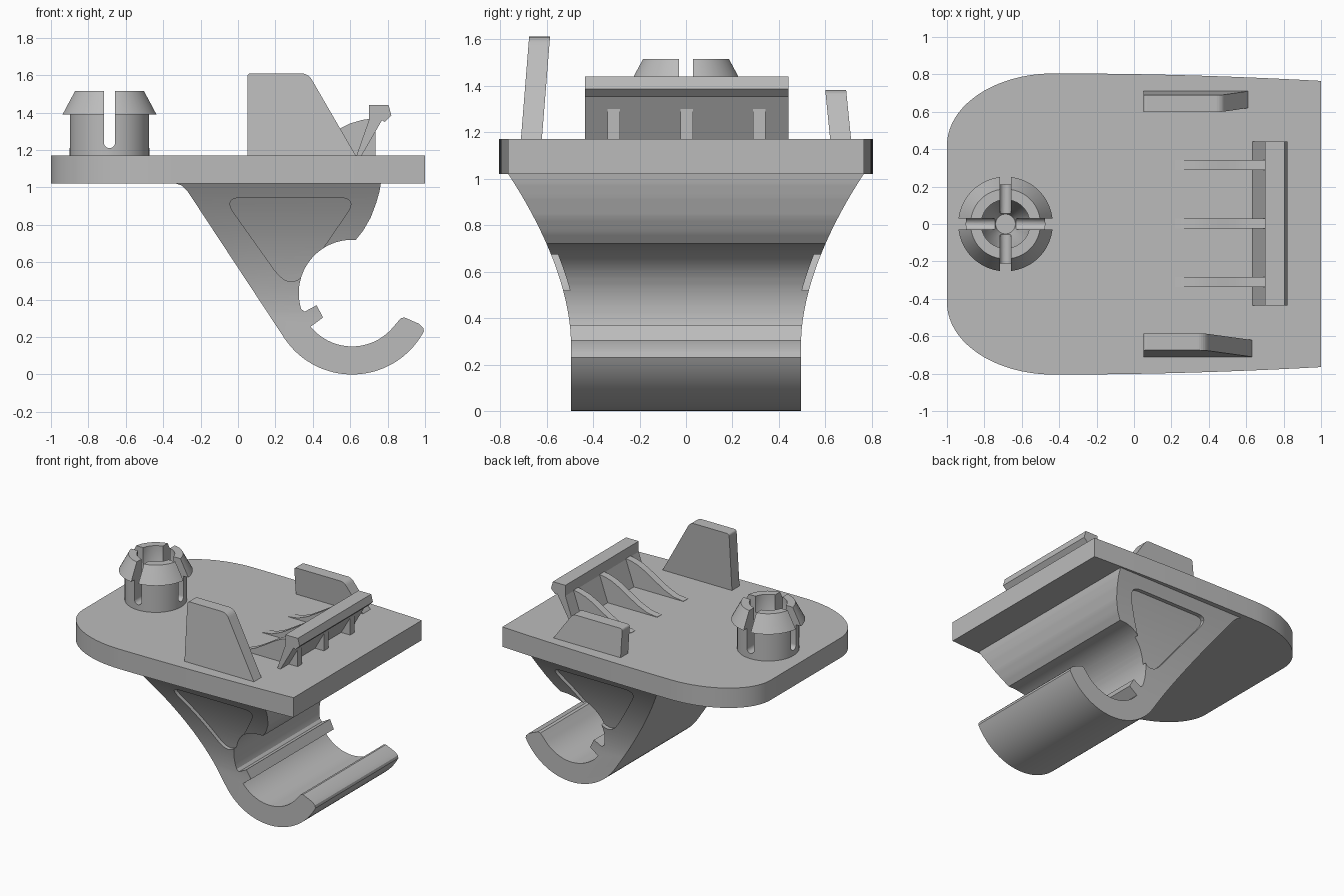
import bpy, bmesh
from math import sin, cos, pi, radians
from mathutils import Vector

cube = bpy.data.objects.get("Cube")
if cube:
    bpy.data.objects.remove(cube, do_unlink=True)

grey = bpy.data.materials.new("plain grey")
grey.use_nodes = True
grey.diffuse_color = (0.5, 0.5, 0.5, 1)
grey.node_tree.nodes["Principled BSDF"].inputs["Base Color"].default_value = (0.5, 0.5, 0.5, 1)


def finish(name, bm):
    bmesh.ops.recalc_face_normals(bm, faces=bm.faces)
    mesh = bpy.data.meshes.new(name)
    bm.to_mesh(mesh)
    bm.free()
    mesh.materials.append(grey)
    obj = bpy.data.objects.new(name, mesh)
    bpy.context.collection.objects.link(obj)
    return obj


def prism(name, pts, axis, a, b, lean=0.0):
    """Extrude a 2D outline along an axis; lean shears y with height."""
    place = {"x": lambda p, t: (t, p[0], p[1]),
             "y": lambda p, t: (p[0], t + lean * (p[1] - DECK), p[1]),
             "z": lambda p, t: (p[0], p[1], t)}[axis]
    bm = bmesh.new()
    low = [bm.verts.new(place(p, a)) for p in pts]
    high = [bm.verts.new(place(p, b)) for p in pts]
    bm.faces.new(low)
    bm.faces.new(high)
    n = len(pts)
    for i in range(n):
        j = (i + 1) % n
        bm.faces.new((low[i], low[j], high[j], high[i]))
    return finish(name, bm)


def arc(cx, cz, rx, rz, start, end, n):
    angles = [radians(start + (end - start) * i / n) for i in range(n + 1)]
    return [(cx + rx * cos(t), cz + rz * sin(t)) for t in angles]


def rounded(corners, cuts, n=6):
    """Soften each corner of an outline by its own cut length."""
    out = []
    for i, d in enumerate(cuts):
        p = Vector(corners[i])
        if d == 0:
            out.append(tuple(p))
            continue
        a = p + (Vector(corners[i - 1]) - p).normalized() * d
        b = p + (Vector(corners[(i + 1) % len(corners)]) - p).normalized() * d
        for k in range(n + 1):
            t = k / n
            out.append(tuple(a * (1 - t) ** 2 + p * 2 * t * (1 - t) + b * t * t))
    return out


def boolean(obj, other, operation):
    mod = obj.modifiers.new("cut", "BOOLEAN")
    mod.operation = operation
    mod.solver = "EXACT"
    mod.object = other
    bpy.context.view_layer.objects.active = obj
    bpy.ops.object.modifier_apply(modifier=mod.name)
    bpy.data.objects.remove(other, do_unlink=True)


def smooth(obj):
    bpy.ops.object.select_all(action="DESELECT")
    obj.select_set(True)
    bpy.context.view_layer.objects.active = obj
    bpy.ops.object.shade_smooth_by_angle(angle=radians(30))


DECK, UNDER = 1.17, 1.02

# Base plate: rounded at one end, slightly tapered at the other
side = [(1 - 1.43 * i / 12, 0.765 + 0.04 * (1 - (1 - i / 12) ** 2)) for i in range(12)]
side += arc(-0.43, 0.42, 0.57, 0.385, 90, 180, 20)
plate = prism("base_plate", side + [(x, -y) for x, y in reversed(side)], "z", UNDER, DECK)
smooth(plate)


# Hook arm: side profile trimmed to a flared width
def half_width(z):
    return 0.495 + 0.27 * max(0, (z - 0.3) / 0.72) ** 1.75


HX, HZ = 0.61, 0.435
profile = [(-0.36, 1.03), (-0.33, UNDER), (-0.30, 1.01), (-0.27, 0.98)]
profile += arc(HX, HZ, 0.435, 0.435, 214, 332, 36)
profile += [(0.99, 0.25), (0.97, 0.27), (0.89, 0.305), (0.87, 0.3)]
profile += arc(HX, HZ, 0.285, 0.285, -40, -141, 30)
profile += [(0.455, 0.305), (0.42, 0.37), (0.355, 0.335)]
profile += arc(HX, HZ, 0.285, 0.285, 197, 90, 30)
profile += [(0.63, 0.72), (0.67, 0.77), (0.71, 0.84), (0.74, 0.92), (0.757, 0.98), (0.765, 1.03)]
arm = prism("hook_arm", profile, "y", -1, 1)
heights = [-0.1, 0.3] + [0.3 + 0.73 * i / 24 for i in range(1, 25)]
edge = [(half_width(z), z) for z in heights]
flare = prism("flare", edge + [(-y, z) for y, z in reversed(edge)], "x", -1, 1.5)
boolean(arm, flare, "INTERSECT")

# Shallow triangular pockets on both flanks of the arm
triangle = rounded([(-0.08, 0.945), (0.64, 0.945), (0.286, 0.43)], [0.1, 0.1, 0.16])
for s in (-1, 1):
    pocket = prism("pocket", triangle, "y", s * 0.3, s * 0.95)
    band = [(s * (y - 0.03), z) for y, z in edge] + [(s * 1.1, 1.03), (s * 1.1, -0.1)]
    boolean(pocket, prism("band", band, "x", -1, 1.5), "INTERSECT")
    boolean(arm, pocket, "DIFFERENCE")
smooth(arm)

# Snap peg: turned profile with a funnel bore, split by crossed slots
PX = -0.687
turned = [(0, 1.15), (0.213, 1.15), (0.213, 1.39), (0.253, 1.39), (0.187, 1.515),
          (0.13, 1.515), (0.13, 1.4), (0.053, 1.2), (0, 1.2)]
bm = bmesh.new()
verts = [bm.verts.new((PX + r, 0, z)) for r, z in turned]
edges = [bm.edges.new(pair) for pair in zip(verts, verts[1:])]
bmesh.ops.spin(bm, geom=verts + edges, cent=(PX, 0, 0), axis=(0, 0, 1),
               angle=2 * pi, steps=48, use_merge=True)
bmesh.ops.remove_doubles(bm, verts=bm.verts, dist=0.0001)
peg = finish("snap_peg", bm)
slot = arc(0, 1.24, 0.03, 0.03, 180, 360, 10) + [(0.03, 1.6), (-0.03, 1.6)]
boolean(peg, prism("slot", [(PX + u, z) for u, z in slot], "y", -0.4, 0.4), "DIFFERENCE")
boolean(peg, prism("slot", slot, "x", PX - 0.4, PX + 0.4), "DIFFERENCE")
smooth(peg)

# Guide fins leaning towards the middle
front = rounded([(0.05, DECK), (0.05, 1.61), (0.375, 1.61), (0.63, DECK)], [0, 0.02, 0.04, 0])
prism("front_guide_fin", front, "y", -0.71, -0.62, lean=0.08)
back = rounded([(0.05, DECK), (0.05, 1.38), (0.465, 1.38), (0.61, DECK)], [0, 0.02, 0.03, 0])
prism("back_guide_fin", back, "y", 0.62, 0.71, lean=-0.1)

# Tilted latch with a hooked lip
latch = [(0.63, 1.16), (0.655, 1.16), (0.77, 1.36), (0.785, 1.35), (0.82, 1.385),
         (0.805, 1.44), (0.70, 1.44), (0.70, 1.36)]
prism("latch", latch, "y", -0.435, 0.44)

# Curved ribs bracing the latch
rib = [(0.22, 1.16), (0.22, 1.172), (0.30, 1.182), (0.38, 1.215), (0.46, 1.262), (0.54, 1.312),
       (0.60, 1.342), (0.66, 1.36), (0.71, 1.368), (0.735, 1.33), (0.735, 1.16)]
for label, y in (("front", -0.31), ("middle", 0.003), ("back", 0.315)):
    smooth(prism(label + "_latch_rib", rib, "y", y - 0.027, y + 0.027))
